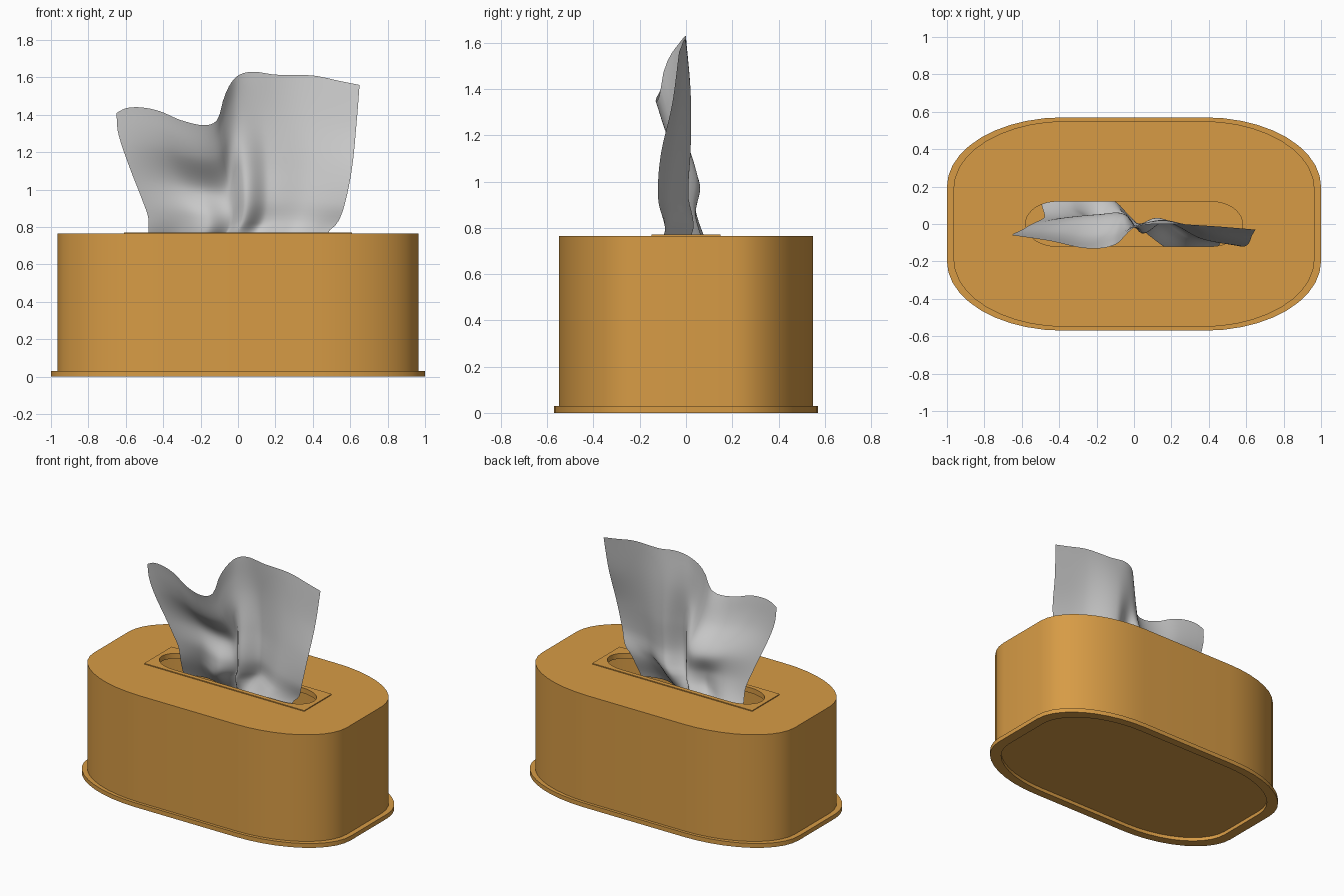
import bpy, bmesh, math

if "Cube" in bpy.data.objects:
    bpy.data.objects.remove(bpy.data.objects["Cube"])

SEG = 10  # segments per rounded corner

orange = bpy.data.materials.new("orange_card")
orange.diffuse_color = (0.68, 0.33, 0.06, 1)
orange.use_nodes = True
orange.node_tree.nodes["Principled BSDF"].inputs["Base Color"].default_value = orange.diffuse_color


def rounded(hx, hy, rx, ry, z):
    """Rectangle outline with elliptical corners, counter-clockwise."""
    pts = []
    for k, (sx, sy) in enumerate([(1, 1), (-1, 1), (-1, -1), (1, -1)]):
        for i in range(SEG + 1):
            a = (k + i / SEG) * math.pi / 2
            pts.append((sx * (hx - rx) + rx * math.cos(a),
                        sy * (hy - ry) + ry * math.sin(a), z))
    return pts


def finish(name, bm, angle, mat=None):
    bmesh.ops.recalc_face_normals(bm, faces=bm.faces)
    me = bpy.data.meshes.new(name)
    bm.to_mesh(me)
    bm.free()
    ob = bpy.data.objects.new(name, me)
    bpy.context.collection.objects.link(ob)
    if mat:
        me.materials.append(mat)
    bpy.ops.object.select_all(action='DESELECT')
    bpy.context.view_layer.objects.active = ob
    ob.select_set(True)
    bpy.ops.object.shade_smooth_by_angle(angle=math.radians(angle))
    return ob


def loft(name, outlines, ring=False, caps=False):
    """Skin consecutive outlines; ring joins last to first, caps fill the ends."""
    bm = bmesh.new()
    loops = [[bm.verts.new(p) for p in o] for o in outlines]
    pairs = list(zip(loops, loops[1:])) + ([(loops[-1], loops[0])] if ring else [])
    for a, b in pairs:
        n = len(a)
        for i in range(n):
            j = (i + 1) % n
            bm.faces.new((a[i], a[j], b[j], b[i]))
    if caps:
        bm.faces.new(loops[0])
        bm.faces.new(loops[-1])
    return finish(name, bm, 30, orange)


def spline(keys, t):
    """Smooth (Hermite) interpolation through sorted (position, value) keys."""
    n = len(keys)
    t = min(max(t, keys[0][0]), keys[-1][0])
    i = next((k for k in range(n - 1) if t <= keys[k + 1][0]), n - 2)

    def slope(k):
        a, b = keys[max(k - 1, 0)], keys[min(k + 1, n - 1)]
        return (b[1] - a[1]) / (b[0] - a[0])
    (x0, y0), (x1, y1) = keys[i], keys[i + 1]
    h = x1 - x0
    u = (t - x0) / h
    return ((2*u**3 - 3*u**2 + 1) * y0 + (u**3 - 2*u**2 + u) * h * slope(i)
            + (3*u**2 - 2*u**3) * y1 + (u**3 - u**2) * h * slope(i + 1))


# Base with projecting lip and recessed underside
loft("base_lip", [
    rounded(0.93, 0.515, 0.56, 0.34, 0.025),
    rounded(0.93, 0.515, 0.56, 0.34, 0.0),
    rounded(1.0, 0.57, 0.62, 0.37, 0.0),
    rounded(1.0, 0.57, 0.62, 0.37, 0.03),
    rounded(0.95, 0.535, 0.585, 0.355, 0.03)], caps=True)

# Hollow box with slot in the top
SLOT = (0.58, 0.12, 0.17, 0.119)
loft("box_body", [
    rounded(0.965, 0.55, 0.6, 0.36, 0.03),
    rounded(0.965, 0.55, 0.6, 0.36, 0.765),
    rounded(*SLOT, 0.765),
    rounded(*SLOT, 0.735),
    rounded(0.945, 0.53, 0.59, 0.35, 0.735),
    rounded(0.945, 0.53, 0.59, 0.35, 0.03)], ring=True)

# Thin raised rectangle around the slot
loft("slot_frame", [
    rounded(0.61, 0.15, 0.001, 0.001, 0.764),
    rounded(0.61, 0.15, 0.001, 0.001, 0.771),
    rounded(*SLOT, 0.771),
    rounded(*SLOT, 0.764)], ring=True)

# Tissue: outline curves plus a small grid of depth values
Z0 = 0.62
TOP = [(-0.65, 1.41), (-0.6, 1.435), (-0.52, 1.44), (-0.42, 1.42), (-0.3, 1.37),
       (-0.17, 1.345), (-0.105, 1.38), (-0.085, 1.46), (-0.05, 1.55), (0, 1.61),
       (0.08, 1.63), (0.2, 1.615), (0.4, 1.61), (0.55, 1.58), (0.65, 1.56)]
LEFT = [(0.62, -0.5), (0.77, -0.48), (0.85, -0.48), (0.94, -0.51), (1.12, -0.58),
        (1.3, -0.64), (1.41, -0.65)]
RIGHT = [(0.62, 0.44), (0.77, 0.48), (0.82, 0.53), (0.92, 0.57), (1.12, 0.61),
         (1.37, 0.635), (1.56, 0.65)]
COLS = [-0.65, -0.45, -0.25, -0.1, 0.0, 0.15, 0.4, 0.65]
DEPTH = [
    (0.0, [0.12, 0.16, 0.13, 0.12, 0.05, -0.06, -0.17, -0.14]),
    (0.17, [0.06, 0.08, 0.02, 0.07, -0.02, 0.03, -0.08, -0.09]),
    (0.32, [0.03, 0.04, 0.01, 0.04, -0.05, 0.01, -0.08, -0.12]),
    (0.52, [0.0, 0.03, 0.05, 0.05, -0.03, 0.02, -0.06, -0.11]),
    (0.76, [-0.04, -0.05, -0.07, -0.05, -0.01, 0.02, -0.03, -0.06]),
    (1.0, [-0.06, -0.09, -0.13, -0.11, -0.02, 0.0, -0.01, -0.03])]
NU, NV = 80, 40
bm = bmesh.new()
grid = []
for j in range(NV + 1):
    v = j / NV
    xl = spline(LEFT, Z0 + v * (1.41 - Z0))
    xr = spline(RIGHT, Z0 + v * (1.56 - Z0))
    row = []
    for i in range(NU + 1):
        xt = -0.65 + 1.3 * i / NU
        y = spline([(h, spline(list(zip(COLS, d)), xt)) for h, d in DEPTH], v)
        x = xl + (xr - xl) * i / NU
        z = Z0 + v * (spline(TOP, xt) - Z0)
        row.append(bm.verts.new((x, y, z)))
    grid.append(row)
for j in range(NV):
    for i in range(NU):
        bm.faces.new((grid[j][i], grid[j][i+1], grid[j+1][i+1], grid[j+1][i]))
finish("tissue", bm, 80)
